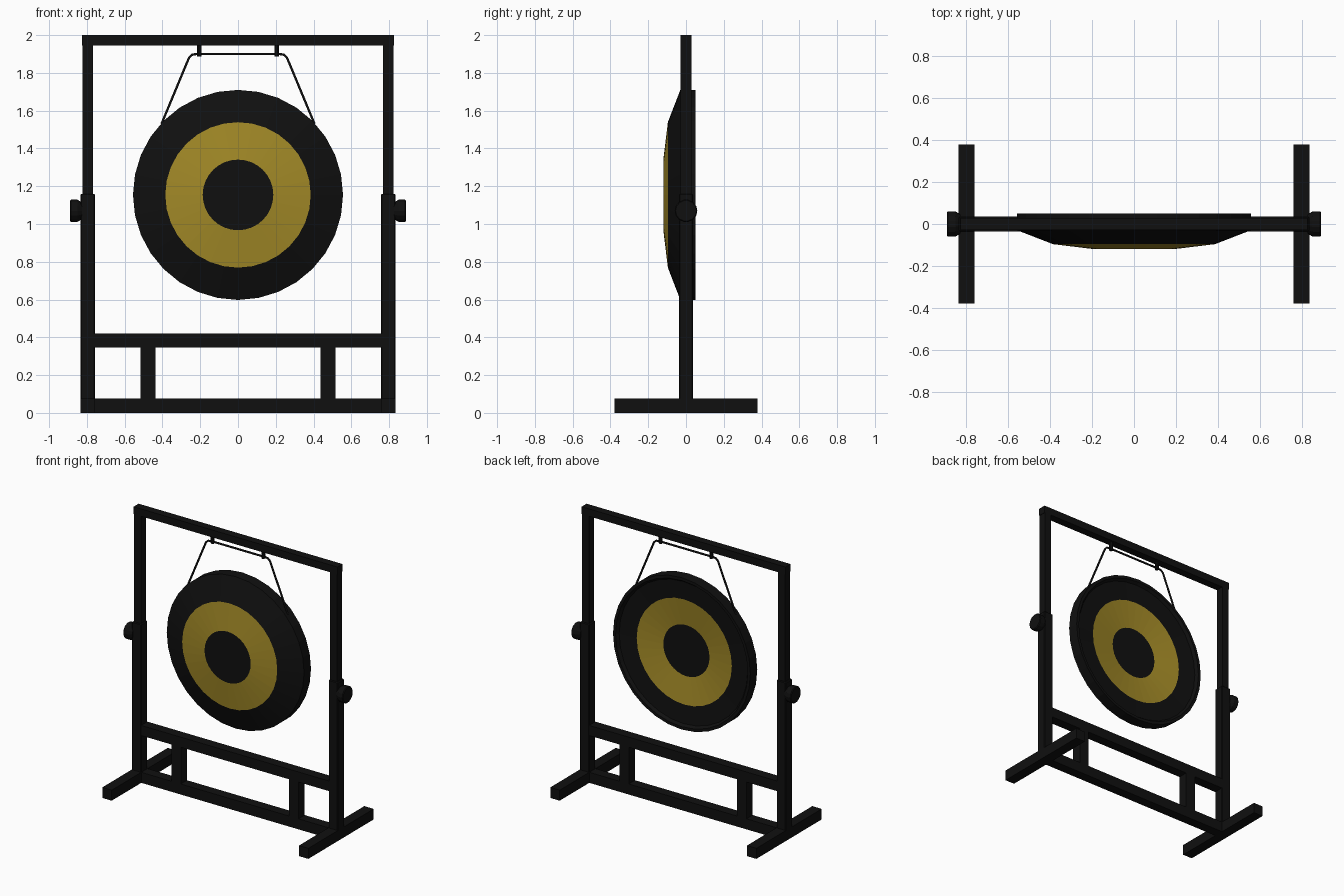
import bpy, bmesh, math
from mathutils import Vector

if "Cube" in bpy.data.objects:
    bpy.data.objects.remove(bpy.data.objects["Cube"])


def material(name, rgb):
    m = bpy.data.materials.new(name)
    m.diffuse_color = (*rgb, 1)
    m.use_nodes = True
    m.node_tree.nodes["Principled BSDF"].inputs["Base Color"].default_value = m.diffuse_color
    return m


BLACK = material("black", (0.005, 0.005, 0.005))
GOLD = material("gold", (0.36, 0.25, 0.02))


def finish(name, bm, mats=(BLACK,)):
    me = bpy.data.meshes.new(name)
    bm.to_mesh(me)
    bm.free()
    for m in mats:
        me.materials.append(m)
    ob = bpy.data.objects.new(name, me)
    bpy.context.collection.objects.link(ob)
    return ob


def box(name, x, y, z, bevel=0):
    """Box from (min, max) ranges, optionally with bevelled edges."""
    bm = bmesh.new()
    bmesh.ops.create_cube(bm, size=1)
    for v in bm.verts:
        v.co = Vector([(r[0] + r[1]) / 2 + c * (r[1] - r[0]) for c, r in zip(v.co, (x, y, z))])
    ob = finish(name, bm)
    if bevel:
        mod = ob.modifiers.new("bevel", 'BEVEL')
        mod.width = bevel
        mod.segments = 1
    return ob


def revolve(name, profile, n, place, mats=(BLACK,), band_mats=None):
    """Closed solid from rings of (radius, axial); place(u, v, axial) gives the position."""
    bm = bmesh.new()
    rings = []
    for r, a in profile:
        rings.append([bm.verts.new(place(r * math.cos(2 * math.pi * i / n),
                                         r * math.sin(2 * math.pi * i / n), a)) for i in range(n)])
    for k in range(len(rings) - 1):
        for i in range(n):
            j = (i + 1) % n
            f = bm.faces.new((rings[k][i], rings[k][j], rings[k + 1][j], rings[k + 1][i]))
            f.material_index = band_mats[k] if band_mats else 0
    bm.faces.new(rings[0][::-1])
    bm.faces.new(rings[-1])
    bmesh.ops.recalc_face_normals(bm, faces=bm.faces)
    return finish(name, bm, mats)


# Cross members
box("top_bar", (-0.825, 0.825), (-0.029, 0.029), (1.946, 2.0))
box("middle_rail", (-0.765, 0.765), (-0.036, 0.036), (0.346, 0.42))
box("bottom_rail", (-0.765, 0.765), (-0.036, 0.036), (0.0, 0.077))

# Mirrored stand parts
for s, side in ((-1, "left"), (1, "right")):
    def span(a, b):
        return tuple(sorted((s * a, s * b)))
    box(side + "_foot", span(0.758, 0.834), (-0.378, 0.378), (0.0, 0.077))
    box(side + "_lower_post", span(0.758, 0.834), (-0.037, 0.037), (0.07, 1.16), 0.005)
    box(side + "_upper_post", span(0.767, 0.822), (-0.029, 0.029), (1.1, 1.95))
    box(side + "_strut", span(0.438, 0.515), (-0.036, 0.036), (0.07, 0.35))
    revolve(side + "_knob", [(0.055, 0.89), (0.06, 0.885), (0.06, 0.85), (0.045, 0.825)], 14,
            lambda u, v, a: (s * a, u, 1.07 + v))
    revolve(side + "_hanger", [(0.013, 1.888), (0.013, 1.95)], 10,
            lambda u, v, a: (s * 0.205 + u, v, a))

# Gong: domed front, shallow dished back inside a raised rim, gold band on both faces
revolve("gong", [(0.187, -0.12), (0.385, -0.096), (0.556, -0.03), (0.556, 0.05),
                 (0.535, 0.05), (0.52, 0.03), (0.385, 0.02), (0.187, -0.005)], 32,
        lambda u, v, a: (v, a, 1.154 + u), (BLACK, GOLD), [1, 0, 0, 0, 0, 0, 1])

# Hanging cord
half = [(0.405, 1.53), (0.27, 1.855), (0.258, 1.882), (0.243, 1.896), (0.22, 1.9)]
path = [(-x, z) for x, z in half] + half[::-1]
cu = bpy.data.curves.new("cord", 'CURVE')
cu.dimensions = '3D'
cu.bevel_depth = 0.007
cu.bevel_resolution = 1
cu.use_fill_caps = True
sp = cu.splines.new('POLY')
sp.points.add(len(path) - 1)
for p, (x, z) in zip(sp.points, path):
    p.co = (x, 0, z, 1)
cu.materials.append(BLACK)
bpy.context.collection.objects.link(bpy.data.objects.new("cord", cu))
